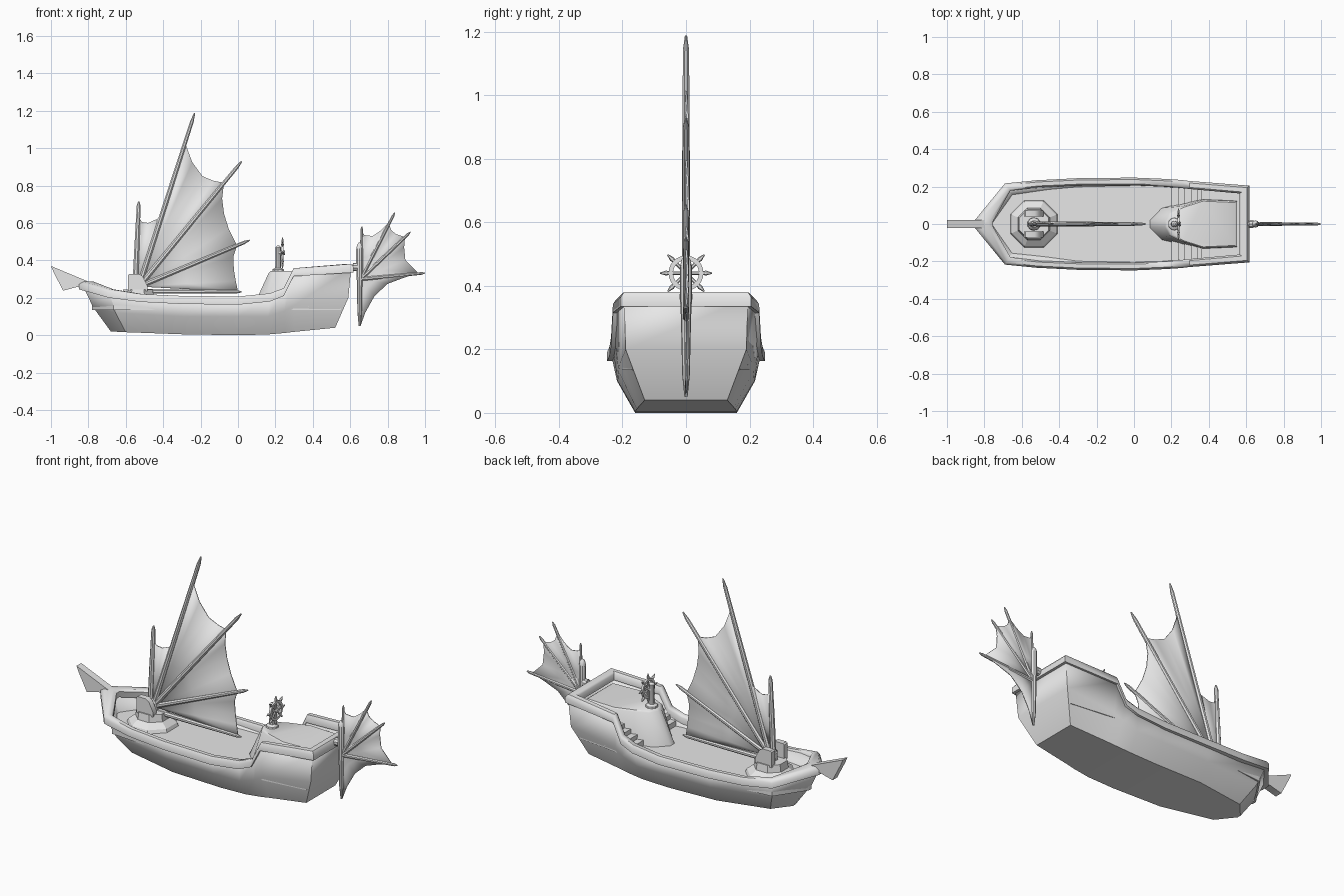
import bpy, bmesh, math
from mathutils import Vector

if "Cube" in bpy.data.objects:
    bpy.data.objects.remove(bpy.data.objects["Cube"])

grey = bpy.data.materials.new("plain grey")
grey.diffuse_color = (0.8, 0.8, 0.8, 1)
grey.use_nodes = True
grey.node_tree.nodes["Principled BSDF"].inputs["Base Color"].default_value = grey.diffuse_color


def make(name, verts, faces, angle=35, solid=0, offset=-1):
    me = bpy.data.meshes.new(name)
    me.from_pydata([tuple(v) for v in verts], [], faces)
    bm = bmesh.new()
    bm.from_mesh(me)
    bmesh.ops.recalc_face_normals(bm, faces=bm.faces)
    bm.to_mesh(me)
    bm.free()
    me.materials.append(grey)
    ob = bpy.data.objects.new(name, me)
    bpy.context.collection.objects.link(ob)
    bpy.ops.object.select_all(action='DESELECT')
    ob.select_set(True)
    bpy.context.view_layer.objects.active = ob
    bpy.ops.object.shade_smooth_by_angle(angle=math.radians(angle))
    if solid:
        m = ob.modifiers.new("thickness", 'SOLIDIFY')
        m.thickness, m.offset = solid, offset
    return ob


def loft(name, rings, cyclic=False, caps=True, **kw):
    """Skin closed rings of equal point count."""
    n, k = len(rings[0]), len(rings)
    faces = []
    for i in range(k if cyclic else k - 1):
        a, b = i * n, (i + 1) % k * n
        faces += [(a + j, a + (j + 1) % n, b + (j + 1) % n, b + j) for j in range(n)]
    if caps and not cyclic:
        faces += [tuple(range(n)), tuple(range((k - 1) * n, k * n))]
    return make(name, [p for r in rings for p in r], faces, **kw)


def turned(name, stations, sides=10, squash=1.0, **kw):
    """Round section along a path of (point, radius)."""
    pts = [Vector(p) for p, r in stations]
    q = (pts[-1] - pts[0]).to_track_quat('Z', 'Y')
    rings = []
    for p, (_, r) in zip(pts, stations):
        ring = []
        for i in range(sides):
            a = math.tau * (i + 0.5) / sides
            off = q @ Vector((r * math.cos(a), r * math.sin(a), 0))
            ring.append(p + Vector((off.x, off.y * squash, off.z)))
        rings.append(ring)
    return loft(name, rings, **kw)


def slab(name, outline, y0, y1, **kw):
    """Side outline (x, z) extruded along y."""
    return loft(name, [[(x, y, z) for x, z in outline] for y in (y0, y1)], **kw)


def spar(name, a, b, r):
    a, b = Vector((a[0], 0, a[1])), Vector((b[0], 0, b[1]))
    turned(name, [(a, r), (a.lerp(b, 0.5), r * 0.9), (a.lerp(b, 0.95), r * 0.7), (b, r * 0.25)], 8)


def membrane(name, root, edge, thick=0.006):
    """Fan of cloth from a root to a scalloped edge of (x, z, y)."""
    n = len(edge)
    verts = [(root[0], 0, root[1])]
    for f in (0.5, 1):
        verts += [(root[0] + (x - root[0]) * f, y * f, root[1] + (z - root[1]) * f) for x, z, y in edge]
    faces = [(0, i + 1, i + 2) for i in range(n - 1)]
    faces += [(i + 1, i + 2, n + i + 2, n + i + 1) for i in range(n - 1)]
    make(name, verts, faces, solid=thick, offset=0, angle=50)


# Hull: each station is top, middle and bottom (x, y, z)
stations = [
    ((-.83, .02, .265), (-.775, .018, .15), (-.68, .01, .02)),
    ((-.685, .20, .22), (-.655, .165, .12), (-.60, .10, .016)),
    ((-.30, .23, .185), (-.30, .21, .10), (-.30, .155, .005)),
    ((0, .235, .18), (0, .217, .10), (0, .16, .0)),
    ((.17, .23, .20), (.16, .215, .10), (.16, .16, .004)),
    ((.25, .225, .24), (.25, .212, .13), (.25, .155, .012)),
    ((.29, .22, .335), (.30, .207, .16), (.30, .15, .018)),
    ((.605, .195, .36), (.59, .19, .20), (.52, .13, .04)),
]
verts, faces = [], []
for s in stations:
    verts += list(s) + [(x, -y, z) for x, y, z in reversed(s)]
for i in range(len(stations) - 1):
    faces += [(i * 6 + j, i * 6 + j + 1, i * 6 + j + 7, i * 6 + j + 6) for j in range(5)]
e = 6 * (len(stations) - 1)
for o in (0, e):      # bow face and transom
    faces += [(o, o + 1, o + 4, o + 5), (o + 1, o + 2, o + 3, o + 4)]
make("hull", verts, faces, solid=0.025, angle=32)

# Rail: outer xy, inner xy, low z, high z
rail = [
    ((-.85, .022), (-.755, .012), .245, .287),
    ((-.69, .217), (-.66, .178), .20, .245),
    ((-.52, .234), (-.51, .196), .178, .22),
    ((-.30, .245), (-.30, .205), .167, .21),
    ((0, .248), (0, .207), .163, .207),
    ((.17, .241), (.17, .20), .18, .224),
    ((.245, .236), (.245, .193), .21, .252),
    ((.298, .23), (.298, .187), .315, .358),
    ((.618, .205), (.565, .163), .335, .381),
]


def rail_ring(o, i, lo, hi, s):
    mix = lambda t: (o[0] + (i[0] - o[0]) * t, s * (o[1] + (i[1] - o[1]) * t))
    prof = [(0, 0), (0, .65), (.25, 1), (.8, 1), (1, .75), (1, 0)]
    return [(*mix(t), lo + (hi - lo) * h) for t, h in prof]


loft("rail", [rail_ring(*r, 1) for r in rail] + [rail_ring(*r, -1) for r in reversed(rail)],
     cyclic=True, angle=50)

# Decks
half = [(-.78, .01), (-.665, .18), (-.3, .21), (0, .215), (.3, .20), (.55, .17)]
ring = half + [(x, -y) for x, y in reversed(half)]
loft("main_deck", [[(x, y, z) for x, y in ring] for z in (.135, .16)])
slab("quarter_deck", [(.36, .28), (.58, .28), (.58, .305), (.36, .305)], -.185, .185)

# Side stairs
for s in (-1, 1):
    for i in range(5):
        x, z = .20 + i * .035, .19 + i * .025
        slab("stair", [(x, .15), (x + .04, .15), (x + .04, z), (x, z)], s * .08, s * .195)

# Raised helm platform with sloping nose
low = [(.08, .018), (.145, .085), (.25, .11), (.37, .14), (.555, .13)]
top = [(.165, .015), (.19, .06), (.26, .095), (.37, .13), (.55, .122)]
sym = lambda pts: pts + [(x, -y) for x, y in reversed(pts)]
loft("helm_platform", [[(x, y, .15) for x, y in sym(low)],
                       [(x, y, .335) for x, y in sym(top)],
                       [(x + (.36 - x) * .06, y * .94, .343) for x, y in sym(top)]], angle=40)

# Wheel and its stand
turned("wheel_stand", [((.215, 0, .34), .034), ((.215, 0, .352), .032), ((.215, 0, .36), .017),
                       ((.215, 0, .44), .014), ((.215, 0, .47), .016), ((.215, 0, .48), .006)])
hub = Vector((.238, 0, .44))
turned("wheel_hub", [(hub - Vector((.025, 0, 0)), .014), (hub + Vector((.014, 0, 0)), .012)])
rim = []
for i in range(24):
    a = math.tau * i / 24
    d = Vector((0, math.cos(a), math.sin(a)))
    rim.append([hub + d * r + Vector((x, 0, 0)) for r, x in
                ((.055, -.006), (.055, .006), (.041, .006), (.041, -.006))])
loft("wheel_rim", rim, cyclic=True)
for i in range(8):
    a = math.tau * i / 8
    d = Vector((0, math.cos(a), math.sin(a)))
    turned("wheel_spoke", [(hub, .005), (hub + d * .056, .006), (hub + d * .062, .008), (hub + d * .082, .002)], 6)

# Mast pedestal, socket and cheeks
turned("mast_pedestal", [((-.535, 0, .15), .14), ((-.535, 0, .178), .128), ((-.535, 0, .205), .092),
                         ((-.535, 0, .245), .085)], 8, angle=25)
turned("mast_socket", [((-.535, 0, .235), .036), ((-.535, 0, .285), .034), ((-.535, 0, .305), .018)])
for s in (-1, 1):
    slab("mast_cheek", [(-.588, .235), (-.588, .322), (-.58, .328), (-.53, .328), (-.51, .315), (-.485, .265),
                        (-.485, .235)], s * .04, s * .072)

# Main sail spars and cloth
root = (-.53, .26)
for tip, r in (((-.232, 1.187), .015), ((.02, .93), .015), ((.062, .508), .014), ((-.53, .715), .016)):
    spar("sail_spar", (-.55, .26) if tip[0] == -.53 else root, tip, r)
spar("sail_boom", (-.52, .235), (.02, .232), .014)
membrane("sail", root, [
    (-.535, .64, 0), (-.515, .605, .005), (-.48, .60, .007), (-.435, .62, .003), (-.43, .60, 0)])
membrane("sail", root, [
    (-.28, 1.02, 0), (-.245, .925, .005), (-.19, .85, .008), (-.13, .825, .006), (-.075, .815, 0),
    (-.085, .73, .005), (-.075, .65, .008), (-.05, .57, .006), (-.005, .48, 0),
    (-.025, .42, .005), (-.022, .35, .008), (-.012, .29, .005), (.0, .232, 0)])
membrane("sail", root, [
    (-.435, .615, .003), (-.40, .66, 0), (-.34, .83, 0), (-.28, 1.02, 0)])

# Bow beam with hanging fin
slab("bow_beam", [(-1.0, .37), (-.985, .335), (-.935, .238), (-.86, .258), (-.78, .24), (-.78, .278)], -.021, .021)

# Rudder post, hinge and fan
turned("rudder_post", [((.65, 0, .05), .005), ((.65, 0, .12), .012), ((.65, 0, .30), .016), ((.65, 0, .36), .019),
                       ((.65, 0, .46), .019), ((.65, 0, .485), .013), ((.65, 0, .495), .004)])
turned("rudder_hinge", [((.60, 0, .365), .013), ((.655, 0, .365), .013)])
turned("rudder_hinge", [((.615, 0, .365), .022), ((.64, 0, .365), .022)])
base = (.655, .30)
for tip in ((.838, .655), (.922, .552), (1.0, .332)):
    spar("rudder_spar", base, tip, .011)
spar("rudder_spar", (.655, .30), (.662, .582), .009)
membrane("rudder_fan", base, [
    (.66, .56, 0), (.675, .535, .004), (.72, .53, .006), (.765, .56, .004), (.805, .60, 0),
    (.82, .56, .004), (.845, .54, .006), (.893, .525, 0),
    (.888, .47, .004), (.895, .40, .006), (.965, .332, 0),
    (.88, .305, .003), (.80, .275, .005), (.73, .21, .005), (.68, .12, .003), (.655, .05, 0)])
